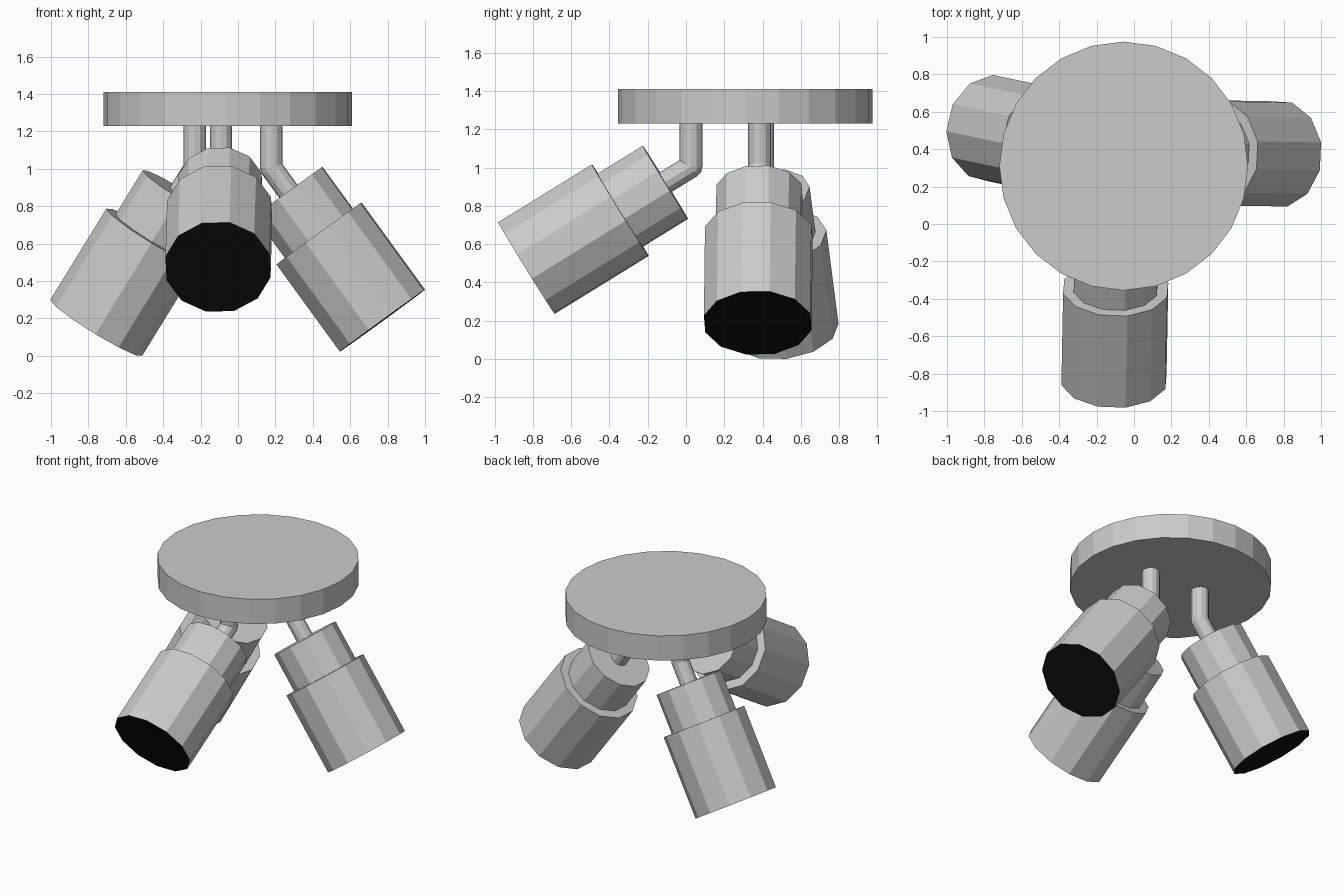
import bpy, bmesh, math
from mathutils import Vector, Matrix

if "Cube" in bpy.data.objects:
    bpy.data.objects.remove(bpy.data.objects["Cube"])

black = bpy.data.materials.new("black_lens")
black.diffuse_color = (0.005, 0.005, 0.005, 1)
black.use_nodes = True
black.node_tree.nodes["Principled BSDF"].inputs["Base Color"].default_value = black.diffuse_color


def lathe(name, profile, sides, matrix, phase=0.0, mat=None):
    """Revolve (radius, z) points around local z; a radius of 0 closes to a point."""
    bm = bmesh.new()
    rings = []
    for r, z in profile:
        if r == 0:
            rings.append([bm.verts.new((0, 0, z))] * sides)
        else:
            angles = [phase + math.tau * i / sides for i in range(sides)]
            rings.append([bm.verts.new((r * math.cos(a), r * math.sin(a), z)) for a in angles])
    for lo, hi in zip(rings, rings[1:]):
        for i in range(sides):
            j = (i + 1) % sides
            corners = list(dict.fromkeys((lo[i], lo[j], hi[j], hi[i])))
            bm.faces.new(corners)
    if len(profile) > 2:
        bmesh.ops.recalc_face_normals(bm, faces=bm.faces)
    bm.transform(matrix)
    me = bpy.data.meshes.new(name)
    bm.to_mesh(me)
    bm.free()
    if mat:
        me.materials.append(mat)
    ob = bpy.data.objects.new(name, me)
    bpy.context.collection.objects.link(ob)
    return ob


# ceiling plate
lathe("ceiling_plate", [(0, 1.23), (0.665, 1.23), (0.665, 1.41), (0, 1.41)], 24,
      Matrix.Translation((-0.055, 0.31, 0)))

ROD, PIVOT_Z = 0.06, 1.005
HEAD, STEP, END = 0.157, 0.434, 1.01     # distances from the pivot along the lamp axis

# name, pivot x, pivot y, aiming direction
LAMPS = [
    ("front", -0.091, 0.026, (-0.016, -0.851, -0.525)),
    ("right", 0.178, 0.385, (0.588, -0.01, -0.808)),
    ("left", -0.232, 0.40, (-0.523, 0.11, -0.85)),
]

for name, px, py, aim in LAMPS:
    pivot = Vector((px, py, PIVOT_Z))
    upright = Matrix.Translation(pivot)
    aimed = upright @ Vector(aim).to_track_quat('Z', 'Y').to_matrix().to_4x4()
    phase = math.radians(17)

    # vertical stem with rounded elbow end
    dome = [(ROD * math.sin(a), -ROD * math.cos(a))
            for a in (math.radians(d) for d in (0, 30, 60, 90))]
    dome[0] = (0, -ROD)
    lathe(name + "_stem", dome + [(ROD, 1.235 - PIVOT_Z), (0, 1.235 - PIVOT_Z)], 12, upright)
    # angled arm into the lamp head
    lathe(name + "_arm", dome + [(ROD, HEAD + 0.01), (0, HEAD + 0.01)], 12, aimed)
    # stepped lamp housing
    lathe(name + "_housing", [(0, HEAD), (0.23, HEAD), (0.23, STEP), (0.288, STEP), (0.288, END)],
          12, aimed, phase)
    # black lens closing the housing
    lathe(name + "_lens", [(0.288, END), (0, END)], 12, aimed, phase, black)
    lens = bpy.data.objects[name + "_lens"].data
    if lens.polygons[0].normal.dot(Vector(aim)) < 0:
        lens.flip_normals()
